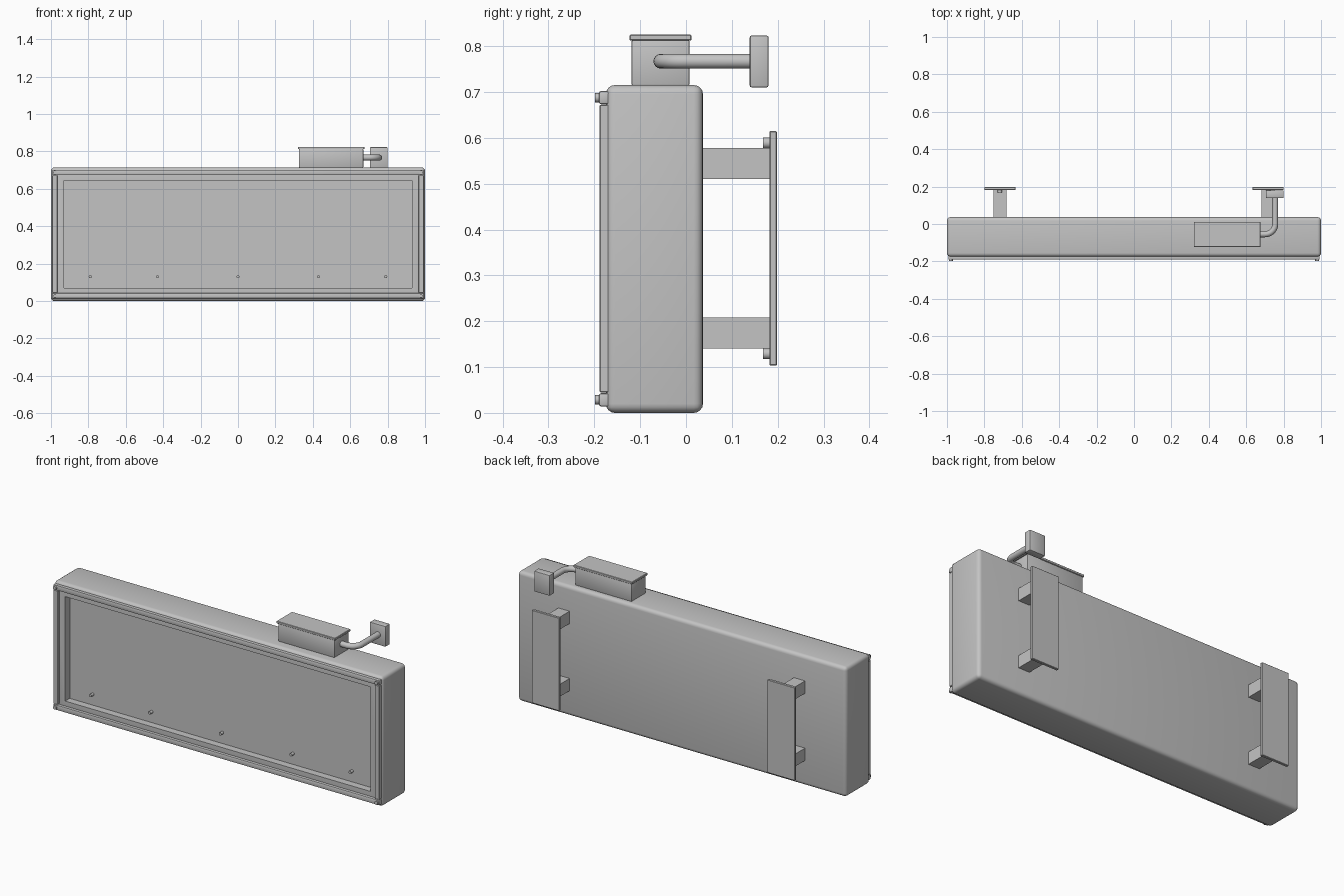
import bpy, bmesh, math
from mathutils import Vector, Matrix

if "Cube" in bpy.data.objects:
    bpy.data.objects.remove(bpy.data.objects["Cube"])

mat = bpy.data.materials.new("light grey")
mat.diffuse_color = (0.55, 0.55, 0.55, 1)
mat.use_nodes = True
mat.node_tree.nodes["Principled BSDF"].inputs["Base Color"].default_value = mat.diffuse_color


def finish(bm, name):
    bmesh.ops.recalc_face_normals(bm, faces=bm.faces[:])
    me = bpy.data.meshes.new(name)
    bm.to_mesh(me)
    bm.free()
    ob = bpy.data.objects.new(name, me)
    bpy.context.collection.objects.link(ob)
    me.materials.append(mat)
    bpy.ops.object.select_all(action='DESELECT')
    ob.select_set(True)
    bpy.context.view_layer.objects.active = ob
    bpy.ops.object.shade_smooth_by_angle(angle=math.radians(35))
    return ob


def box_bm(x, y, z, bevel=0.0, segs=2):
    bm = bmesh.new()
    bmesh.ops.create_cube(bm, size=1)
    for v in bm.verts:
        v.co = Vector([(a + b) / 2 + c * (b - a) for (a, b), c in zip((x, y, z), v.co)])
    if bevel:
        bmesh.ops.bevel(bm, geom=bm.edges[:], offset=bevel, segments=segs,
                        profile=0.5, affect='EDGES', clamp_overlap=True)
    return bm


def box(name, x, y, z, bevel=0.0, segs=2):
    return finish(box_bm(x, y, z, bevel, segs), name)


def cyl_y(name, x, z, y0, y1, r, n=16):
    bm = bmesh.new()
    m = Matrix.Translation((x, (y0 + y1) / 2, z)) @ Matrix.Rotation(math.pi / 2, 4, 'X')
    bmesh.ops.create_cone(bm, cap_ends=True, segments=n, radius1=r, radius2=r,
                          depth=y1 - y0, matrix=m)
    return finish(bm, name)


# sign cabinet: rounded box with a recessed front panel
bm = box_bm((-1, 1), (-0.175, 0.037), (0, 0.715), 0.02, 4)
bm.normal_update()
front = max((f for f in bm.faces if f.normal.y < -0.99), key=lambda f: f.calc_area())
bmesh.ops.inset_region(bm, faces=[front], thickness=0.05, use_even_offset=True)
ext = bmesh.ops.extrude_face_region(bm, geom=[front])
verts = [g for g in ext["geom"] if isinstance(g, bmesh.types.BMVert)]
bmesh.ops.translate(bm, verts=verts, vec=(0, 0.04, 0))
if front.is_valid:
    bmesh.ops.delete(bm, geom=[front], context='FACES_ONLY')
finish(bm, "sign_cabinet")

# front trim rails and stiles, with a screw in each corner
for z0 in (0.014, 0.673):
    box("trim_rail", (-0.993, 0.993), (-0.19, -0.165), (z0, z0 + 0.029), 0.005)
    for s in (-1, 1):
        cyl_y("trim_screw", s * 0.979, z0 + 0.0145, -0.198, -0.185, 0.01)
for s in (-1, 1):
    xs = sorted((s * 0.965, s * 0.993))
    box("trim_stile", xs, (-0.189, -0.165), (0.045, 0.672), 0.002, 1)

# small pins on the recessed panel
for x in (-0.79, -0.43, 0, 0.43, 0.79):
    cyl_y("panel_pin", x, 0.13, -0.156, -0.13, 0.008)

# wall brackets
for x in (-0.717, 0.717):
    box("wall_plate", (x - 0.083, x + 0.083), (0.182, 0.198), (0.103, 0.615), 0.002, 1)
    for z0, bolt in ((0.51, 0.589), (0.14, 0.129)):
        box("bracket_arm", (x - 0.034, x + 0.034), (0.03, 0.184), (z0, z0 + 0.068))
        cyl_y("plate_bolt", x, bolt, 0.168, 0.184, 0.012)

# power supply box and lid on top
box("supply_box", (0.326, 0.67), (-0.119, 0.008), (0.713, 0.814), 0.005)
box("supply_lid", (0.32, 0.677), (-0.123, 0.012), (0.812, 0.825), 0.002, 1)

# wall junction box
box("junction_box", (0.705, 0.80), (0.139, 0.18), (0.71, 0.823), 0.004)

# bent conduit swept along a path in the horizontal plane
cx, cy, cz, R, r, n = 0.755, -0.055, 0.767, 0.055, 0.016, 16
path = [((0.66, cy), 0.0)]
for i in range(9):
    a = math.pi / 2 * i / 8
    path.append(((cx - R + R * math.sin(a), cy + R - R * math.cos(a)), a))
path.append(((cx, 0.15), math.pi / 2))
bm = bmesh.new()
rings = []
for (px, py), a in path:
    side = Vector((math.sin(a), -math.cos(a), 0))
    rings.append([bm.verts.new(Vector((px, py, cz)) + side * r * math.cos(t)
                               + Vector((0, 0, r * math.sin(t))))
                  for t in (2 * math.pi * k / n for k in range(n))])
for A, B in zip(rings, rings[1:]):
    for k in range(n):
        bm.faces.new((A[k], A[(k + 1) % n], B[(k + 1) % n], B[k]))
bm.faces.new(rings[0])
bm.faces.new(rings[-1])
finish(bm, "conduit")
